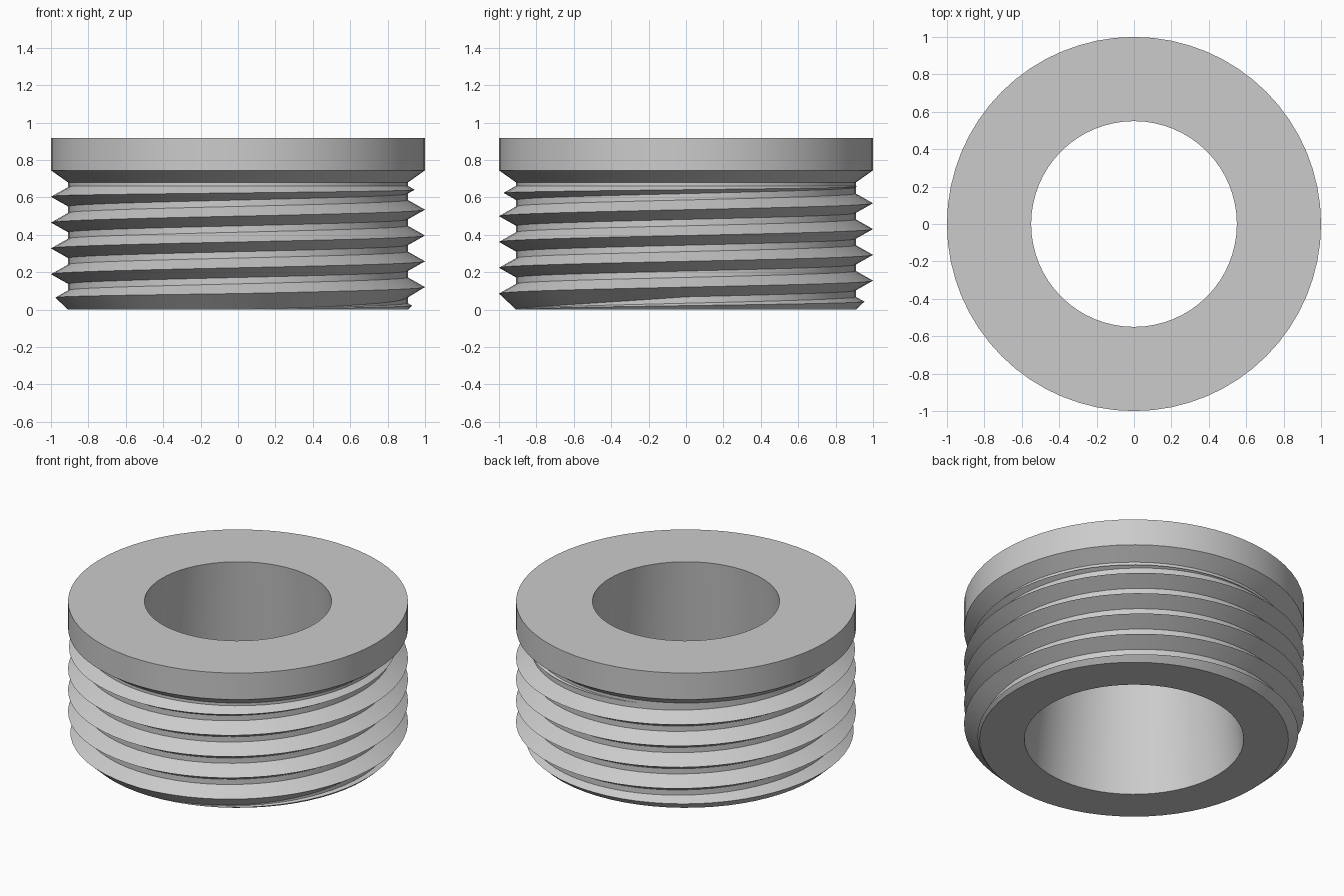
import bpy
import bmesh
from math import cos, sin, tau, pi, radians

if "Cube" in bpy.data.objects:
    bpy.data.objects.remove(bpy.data.objects["Cube"], do_unlink=True)

SIDES = 64          # facets per full turn
CORE = 0.908        # thread root radius
BORE_TOP = 0.55     # the bore widens towards the bottom
BORE_BOTTOM = 0.645
HEIGHT = 0.917
PITCH = 0.138
HALF = 0.052        # half height of the thread ridge at its root
TURNS = 5.55

steel = bpy.data.materials.new("plain grey")
steel.use_nodes = True
grey = (0.6, 0.6, 0.6, 1)
steel.diffuse_color = grey
steel.node_tree.nodes["Principled BSDF"].inputs["Base Color"].default_value = grey


def ring_point(radius, step, z):
    a = tau * step / SIDES - pi / 2
    return (radius * cos(a), radius * sin(a), z)


def finish(name, bm, angle):
    mesh = bpy.data.meshes.new(name)
    bm.to_mesh(mesh)
    bm.free()
    mesh.materials.append(steel)
    obj = bpy.data.objects.new(name, mesh)
    bpy.context.collection.objects.link(obj)
    bpy.ops.object.select_all(action="DESELECT")
    obj.select_set(True)
    bpy.context.view_layer.objects.active = obj
    bpy.ops.object.shade_smooth_by_angle(angle=radians(angle))


def lathe(name, profile):
    """Spin a closed (radius, z) outline into a solid ring."""
    bm = bmesh.new()
    rings = [[bm.verts.new(ring_point(r, i, z)) for r, z in profile]
             for i in range(SIDES)]
    n = len(profile)
    for i in range(SIDES):
        a, b = rings[i], rings[(i + 1) % SIDES]
        for j in range(n):
            k = (j + 1) % n
            bm.faces.new((a[j], b[j], b[k], a[k]))
    bmesh.ops.recalc_face_normals(bm, faces=bm.faces)
    finish(name, bm, 25)


# Core with a flared bore and the chamfered collar on top
lathe("collar_and_core", [(BORE_BOTTOM, 0), (CORE, 0), (CORE, 0.68),
                          (1, 0.745), (1, HEIGHT), (BORE_TOP, HEIGHT)])


def thread_section(t):
    """Upper edge, crest and lower edge of the ridge after t turns."""
    middle = PITCH * t - HALF
    upper, lower = middle + HALF, middle - HALF
    grow = min(1, t)
    fade = min(1, max(0, (TURNS - t) / 0.75))
    if t < 4:                          # ridge swells out of the bottom edge
        crest_z = upper - HALF * grow
        lower *= min(1, max(0, (t - 1) * 4))
    else:                              # ridge shrinks away under the collar
        crest_z = lower + HALF * fade
        upper = lower + 2 * HALF * fade
    crest_r = CORE + (1 - CORE) * grow * fade
    return (CORE, upper), (crest_r, crest_z), (CORE, lower)


# Helical ridge wound around the core
bm = bmesh.new()
previous = None
for step in range(int(TURNS * SIDES) + 1):
    row = [bm.verts.new(ring_point(r, step, z))
           for r, z in thread_section(step / SIDES)]
    if previous:
        for j in range(2):
            bm.faces.new((previous[j], previous[j + 1], row[j + 1], row[j]))
    previous = row
finish("screw_thread", bm, 30)
